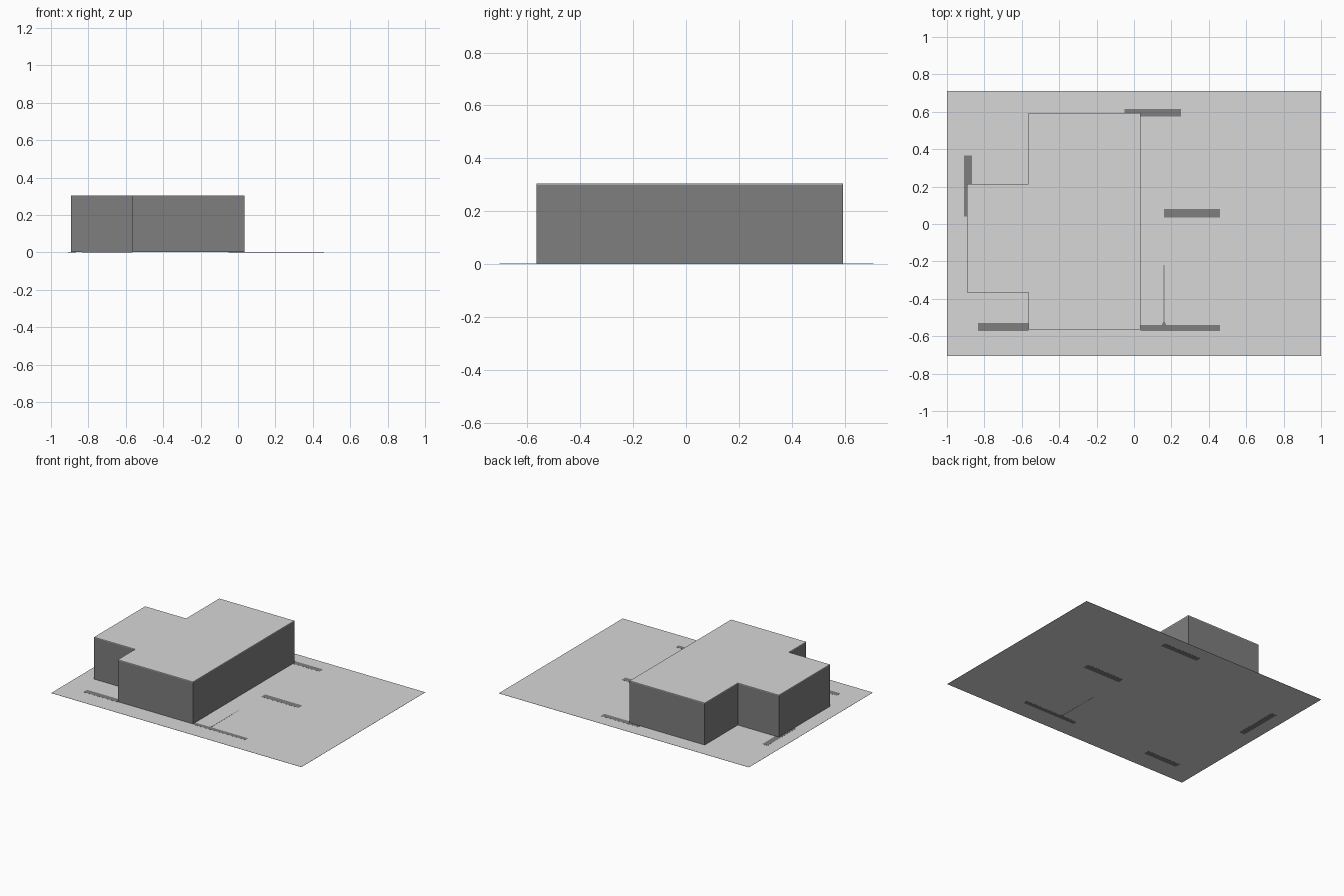
import bpy, bmesh

if "Cube" in bpy.data.objects:
    bpy.data.objects.remove(bpy.data.objects["Cube"])


def material(name, v):
    m = bpy.data.materials.new(name)
    m.diffuse_color = (v, v, v, 1)
    m.use_nodes = True
    m.node_tree.nodes["Principled BSDF"].inputs["Base Color"].default_value = m.diffuse_color
    return m


light = material("light grey", 0.68)
dark = material("dark grey", 0.21)


def prism(name, pts, z0, z1, mat):
    """Extrude a closed outline (counter-clockwise) from z0 to z1."""
    bm = bmesh.new()
    low = [bm.verts.new((x, y, z0)) for x, y in pts]
    top = [bm.verts.new((x, y, z1)) for x, y in pts]
    bm.faces.new(low[::-1])
    bm.faces.new(top)
    n = len(pts)
    for i in range(n):
        j = (i + 1) % n
        bm.faces.new((low[i], low[j], top[j], top[i]))
    me = bpy.data.meshes.new(name)
    bm.to_mesh(me)
    bm.free()
    me.materials.append(mat)
    ob = bpy.data.objects.new(name, me)
    bpy.context.collection.objects.link(ob)
    return ob


def rect(x0, x1, y0, y1):
    return [(x0, y0), (x1, y0), (x1, y1), (x0, y1)]


# Thin site plate
prism("site_plate", rect(-1, 1, -0.705, 0.71), 0.0005, 0.0015, light)

# T-shaped building block: dark walls under a thin light roof
plan = [(-0.565, -0.565), (0.035, -0.565), (0.035, 0.593), (-0.565, 0.593),
        (-0.565, 0.215), (-0.893, 0.215), (-0.893, -0.367), (-0.565, -0.367)]
prism("building_walls", plan, 0.001, 0.3, dark)
prism("building_roof", plan, 0.3, 0.305, light)

# Dark flat marks on the plate, showing on both sides
marks = [(-0.05, 0.25, 0.575, 0.615), (-0.908, -0.865, 0.04, 0.365),
         (0.16, 0.46, 0.035, 0.08), (-0.835, -0.565, -0.572, -0.53),
         (0.035, 0.46, -0.572, -0.54)]
for i, m in enumerate(marks):
    prism(f"ground_mark_{i + 1}", rect(*m), 0.0, 0.002, dark)

# Thin line with a small pointed foot
prism("ground_line", rect(0.158, 0.162, -0.53, -0.22), 0.0, 0.002, dark)
prism("line_foot", [(0.148, -0.54), (0.172, -0.54), (0.16, -0.515)], 0.0, 0.002, dark)
